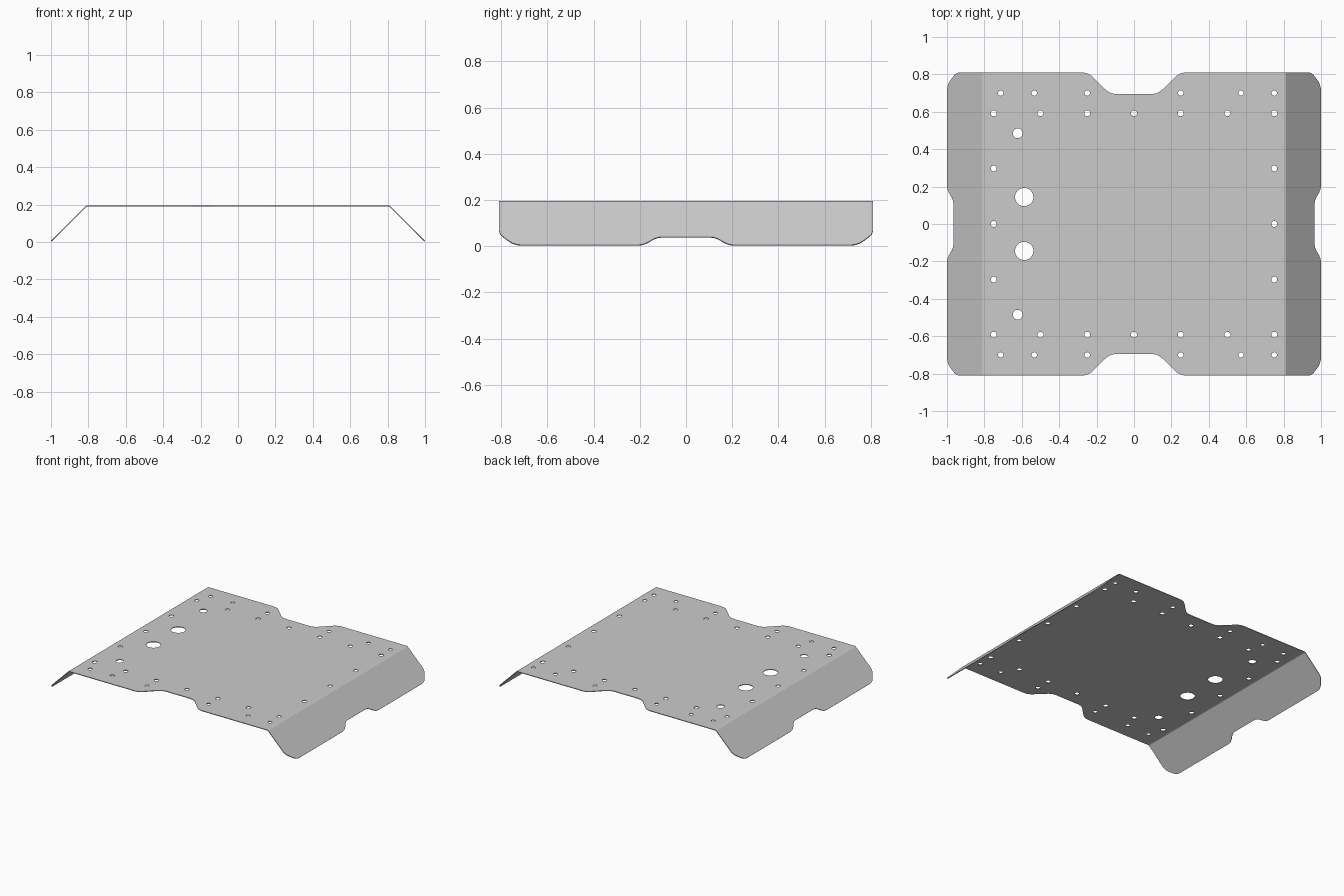
import bpy, bmesh, math
from mathutils import Vector

cube = bpy.data.objects.get("Cube")
if cube:
    bpy.data.objects.remove(cube, do_unlink=True)

THICK = 0.005
TOP = 0.195
BEND_IN, BEND_OUT = 0.806, 0.814

# Bare metal colour
metal = bpy.data.materials.new("grey metal")
metal.use_nodes = True
grey = (0.6, 0.6, 0.6, 1)
metal.diffuse_color = grey
metal.node_tree.nodes["Principled BSDF"].inputs["Base Color"].default_value = grey


def rounded(corners, steps=6):
    """Round each (x, y, tangent length) corner of a closed outline."""
    points = []
    for i, (x, y, cut) in enumerate(corners):
        p = Vector((x, y))
        before = Vector(corners[i - 1][:2]) - p
        after = Vector(corners[(i + 1) % len(corners)][:2]) - p
        a, b = p + before.normalized() * cut, p + after.normalized() * cut
        for s in range(steps + 1):
            t = s / steps
            points.append(a * (1 - t) ** 2 + p * (2 * t * (1 - t)) + b * t ** 2)
    return points


def circle(x, y, r, sides):
    return [Vector((x + r * math.cos(math.tau * i / sides),
                    y + r * math.sin(math.tau * i / sides))) for i in range(sides)]


def add_loop(bm, points):
    verts = [bm.verts.new((p.x, p.y, 0)) for p in points]
    for i, v in enumerate(verts):
        bm.edges.new((verts[i - 1], v))


# Outline: one quarter with its notches and clipped corner, mirrored twice
quarter = [(0.965, 0.125, 0.025), (1, 0.185, 0.025), (1, 0.745, 0.035),
           (0.95, 0.81, 0.02), (0.245, 0.81, 0.035), (0.128, 0.695, 0.035)]
half = quarter + [(-x, y, c) for x, y, c in reversed(quarter)]
outline = half + [(x, -y, c) for x, y, c in reversed(half)]

# Holes, mirrored front to back
holes = [(x, 0, 0.016) for x in (-0.75, 0.75)]
for side in (-1, 1):
    holes += [(x, side * 0.7, 0.0145) for x in (-0.713, -0.533, -0.25, 0.25, 0.572, 0.75)]
    holes += [(i * 0.25, side * 0.592, 0.016) for i in range(-3, 4)]
    holes += [(x, side * 0.297, 0.016) for x in (-0.75, 0.75)]
    holes += [(-0.622, side * 0.485, 0.026), (-0.587, side * 0.144, 0.049)]

bm = bmesh.new()
add_loop(bm, rounded(outline))
for x, y, r in holes:
    add_loop(bm, circle(x, y, r, 32 if r > 0.02 else 20))
bmesh.ops.triangle_fill(bm, use_beauty=True, edges=bm.edges[:], normal=(0, 0, 1))

# Fold the side flanges down along two close bend lines per side
for line in (-BEND_OUT, -BEND_IN, BEND_IN, BEND_OUT):
    bmesh.ops.bisect_plane(bm, geom=bm.verts[:] + bm.edges[:] + bm.faces[:],
                           plane_co=(line, 0, 0), plane_no=(1, 0, 0))
for f in bm.faces:
    f.normal_update()
    if f.normal.z < 0:
        f.normal_flip()
half_slope = math.tan(math.pi / 8)
for v in bm.verts:
    d = abs(v.co.x)
    bend = min(max(d - BEND_IN, 0), BEND_OUT - BEND_IN)
    v.co.z = TOP - bend * half_slope - max(d - BEND_OUT, 0)

mesh = bpy.data.meshes.new("folded_plate")
bm.to_mesh(mesh)
bm.free()
mesh.materials.append(metal)
plate = bpy.data.objects.new("folded_plate", mesh)
bpy.context.collection.objects.link(plate)

# Sheet thickness, added underneath
solid = plate.modifiers.new("sheet thickness", 'SOLIDIFY')
solid.thickness = THICK
solid.offset = -1
solid.use_even_offset = True
